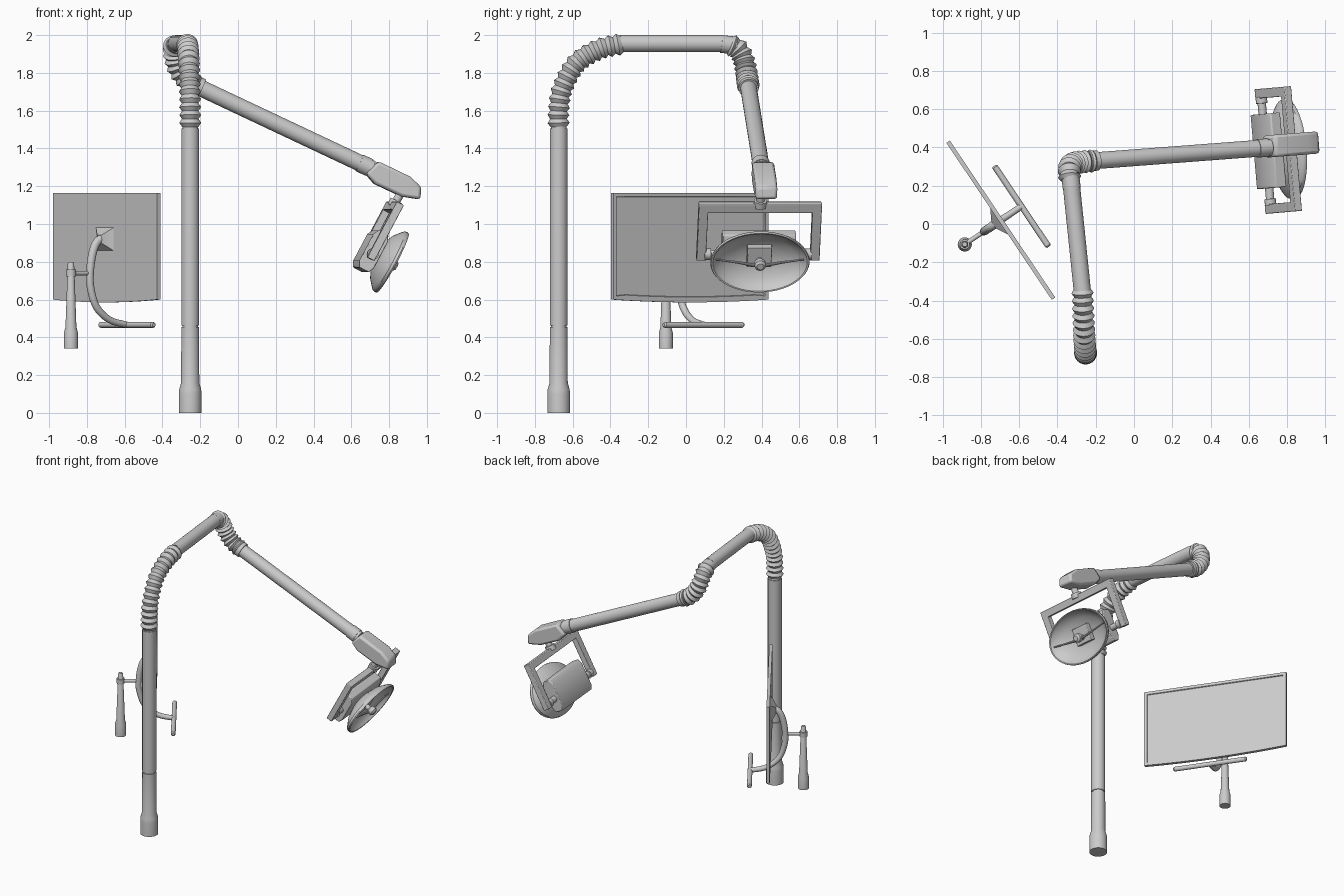
import bpy, bmesh, math
from mathutils import Vector, Matrix

if "Cube" in bpy.data.objects:
    bpy.data.objects.remove(bpy.data.objects["Cube"])

I = Matrix.Identity(4)
V = Vector


def finish(name, bm, M=I, bevel=0, angle=35):
    bmesh.ops.recalc_face_normals(bm, faces=bm.faces)
    me = bpy.data.meshes.new(name)
    bm.to_mesh(me)
    bm.free()
    me.shade_smooth()
    me.set_sharp_from_angle(angle=math.radians(angle))
    ob = bpy.data.objects.new(name, me)
    ob.matrix_world = M
    bpy.context.collection.objects.link(ob)
    if bevel:
        b = ob.modifiers.new("bevel", 'BEVEL')
        b.width, b.segments = bevel, 2
    return ob


def loft(name, rings, M=I, cap=True):
    bm = bmesh.new()
    vs = [[bm.verts.new(p) for p in r] for r in rings]
    n = len(vs[0])
    for a, b in zip(vs, vs[1:]):
        for i in range(n):
            bm.faces.new((a[i], a[(i + 1) % n], b[(i + 1) % n], b[i]))
    if cap:
        bm.faces.new(vs[0])
        bm.faces.new(vs[-1])
    return finish(name, bm, M)


def sweep(name, pts, radii, M=I, seg=24):
    """Round tube through pts, one radius per point (or one for all)."""
    pts = [V(p) for p in pts]
    if not isinstance(radii, (list, tuple)):
        radii = [radii] * len(pts)
    rings, side = [], None
    for i, p in enumerate(pts):
        t = (pts[min(i + 1, len(pts) - 1)] - pts[max(i - 1, 0)]).normalized()
        side = t.orthogonal() if side is None else side - t * side.dot(t)
        side.normalize()
        up = t.cross(side)
        rings.append([p + radii[i] * (side * math.cos(a) + up * math.sin(a))
                      for a in (k * math.tau / seg for k in range(seg))])
    return loft(name, rings, M)


def smooth_path(ctrl, n):
    """Catmull-Rom through ctrl, resampled evenly to n points."""
    c = [V(p) for p in ctrl]
    c = [2 * c[0] - c[1]] + c + [2 * c[-1] - c[-2]]
    fine = []
    for p0, p1, p2, p3 in zip(c, c[1:], c[2:], c[3:]):
        for k in range(20):
            t = k / 20
            fine.append(0.5 * (2 * p1 + (p2 - p0) * t + (2 * p0 - 5 * p1 + 4 * p2 - p3) * t * t
                               + (3 * p1 - p0 - 3 * p2 + p3) * t ** 3))
    fine.append(c[-2])
    d = [0]
    for a, b in zip(fine, fine[1:]):
        d.append(d[-1] + (b - a).length)
    out, j = [], 0
    for k in range(n):
        s = d[-1] * k / (n - 1)
        while j < len(d) - 2 and d[j + 1] < s:
            j += 1
        out.append(fine[j].lerp(fine[j + 1], (s - d[j]) / (d[j + 1] - d[j])))
    return out


def bellows(name, ctrl, folds, r0, r1):
    pts = smooth_path(ctrl, folds * 2 + 1)
    sweep(name, pts, [r1 if i % 2 else r0 for i in range(len(pts))])


def extrude(name, outline, vec, M=I, bevel=0):
    bm = bmesh.new()
    f = bm.faces.new([bm.verts.new(p) for p in outline])
    r = bmesh.ops.extrude_face_region(bm, geom=[f])
    bmesh.ops.translate(bm, vec=vec, verts=[v for v in r['geom'] if isinstance(v, bmesh.types.BMVert)])
    return finish(name, bm, M, bevel)


def box(name, size, loc, M=I, bevel=0):
    bm = bmesh.new()
    bmesh.ops.create_cube(bm, size=1, matrix=Matrix.Translation(loc) @ Matrix.Diagonal((*size, 1)))
    return finish(name, bm, M, bevel)


# Main post with flared foot and a groove
px, py = -.253, -.674
prof = [(0, .06), (.1, .06), (.125, .058), (.16, .048), (.455, .047), (.455, .041), (.463, .041),
        (.463, .047), (1.505, .047), (1.505, .042), (1.53, .042)]
loft("main_post", [[(px + r * math.cos(k * math.tau / 32), py + r * math.sin(k * math.tau / 32), z)
                    for k in range(32)] for z, r in prof])

# Flexible bend, top tube and flexible elbow
bellows("post_bellows", [(px, py, 1.515), (px, py, 1.6), (-.255, -.655, 1.715), (-.26, -.58, 1.85),
                         (-.265, -.46, 1.925), (-.27, -.34, 1.953)], 15, .044, .058)
sweep("top_tube", [(-.27, -.35, 1.955), (-.327, .2, 1.955)], .045)
sweep("elbow_sleeve", [(-.325, .185, 1.953), (-.335, .265, 1.945)], .047)
bellows("elbow_bellows", [(-.335, .23, 1.948), (-.338, .27, 1.93), (-.335, .3, 1.885),
                          (-.315, .317, 1.82), (-.27, .325, 1.762), (-.21, .33, 1.726)], 9, .046, .06)

# Long lamp arm with end collars
a, b = V((-.24, .328, 1.74)), V((.71, .4, 1.292))
sweep("lamp_arm", [a, b], .044)
sweep("arm_start_collar", [a.lerp(b, .0), a.lerp(b, .05)], .053)
sweep("arm_end_collar", [a.lerp(b, .93), a.lerp(b, .985)], .048)

# Angular head at the arm's end
H = Matrix.Translation((.82, .415, 0)) @ Matrix.Rotation(math.radians(4.5), 4, 'Z')
head = [(-.147, 1.268), (-.08, 1.332), (.09, 1.25), (.147, 1.196), (.143, 1.13), (.043, 1.146), (-.1, 1.213)]
extrude("arm_head", [(x, -.058, z) for x, z in head], (0, .116, 0), H, .015)

# Lamp, built in its own tilted frame: X faces out of the dish
L = (Matrix.Translation((.815, .392, .796)) @ Matrix.Rotation(math.radians(5), 4, 'Z')
     @ Matrix.Rotation(math.radians(28), 4, 'Y'))
sweep("lamp_swivel", [(-.132, 0, .265), (-.132, 0, .3), (-.132, 0, .301), (-.132, 0, .37)],
      [.035, .035, .022, .022], L)
u = [(-.327, -.05), (-.327, .285), (.327, .285), (.327, -.05), (.277, -.05), (.277, .237),
     (-.277, .237), (-.277, -.05)]
extrude("lamp_yoke", [(-.153, y, z) for y, z in u], (.042, 0, 0), L, .004)
hx = [(-.172, -.08), (-.172, .08), (-.155, .112), (-.1, .112), (-.085, .08), (-.085, -.08), (-.1, -.112), (-.155, -.112)]
extrude("lamp_housing", [(x, -.195, z) for x, z in hx], (0, .39, 0), L, .005)
for s, n in ((-1, "left"), (1, "right")):
    sweep("yoke_pivot_" + n, [(-.132, s * .19, -.02), (-.132, s * .25, -.02), (-.132, s * .251, -.02),
                              (-.132, s * .285, -.02)], [.022, .022, .03, .03], L)

# Elliptical dish: outer shell, rolled rim, inner bowl
dish = [(-.09, .2), (-.085, .42), (-.06, .72), (-.03, .92), (-.018, .985), (-.004, 1), (.004, .985),
        (.002, .95), (-.02, .9), (-.05, .7), (-.074, .42), (-.08, .2)]
loft("lamp_dish", [[(x, .264 * f * math.cos(k * math.tau / 48), .18 * f * math.sin(k * math.tau / 48))
                    for k in range(48)] for x, f in dish], L)
box("bulb_base", (.04, .13, .12), (-.058, 0, .01), L, .004)
bar = smooth_path([(-.012, -.235, .012), (-.01, -.12, -.004), (.0, 0, -.018),
                   (-.01, .12, -.004), (-.012, .235, .012)], 17)
sweep("dish_crossbar", bar, [.004 + .006 * (1 - abs(i - 8) / 8) for i in range(17)], L, 10)
sweep("dish_knob", [(-.06, 0, -.008), (-.015, 0, -.008), (-.005, 0, -.008), (.022, 0, -.008), (.034, 0, -.008)],
      [.018, .018, .03, .03, .018], L)

# Monitor, in its own frame: X faces out of the screen
S = Matrix.Translation((-.696, .02, 0)) @ Matrix.Rotation(math.radians(33.9), 4, 'Z')
edge = [(-.494, 1.165), (.494, 1.165)] + [(.494 * (1 - k / 6), .585 + .015 * (1 - k / 6) ** 2) for k in range(13)]
ob = extrude("monitor", [(-.011, y, z) for y, z in edge], (.022, 0, 0), S)
bm = bmesh.new()
bm.from_mesh(ob.data)
face = max(bm.faces, key=lambda f: f.calc_center_median().x)
bmesh.ops.inset_region(bm, faces=[face], thickness=.028)
bmesh.ops.inset_region(bm, faces=[face], thickness=.003, depth=-.007)
bm.to_mesh(ob.data)
bm.free()

# Pyramid mount on the monitor's back
loft("monitor_mount", [[(x, -y, .92 - z), (x, y, .92 - z), (x, y, .92 + z), (x, -y, .92 + z)]
                       for x, y, z in ((-.01, .085, .062), (-.045, .022, .022))], S)

# Curved support, lower handle, side post and its link
path = smooth_path([(-.035, 0, .92), (-.062, 0, .905), (-.088, 0, .85), (-.104, 0, .76), (-.103, 0, .67),
                    (-.065, 0, .562), (.02, 0, .492), (.13, 0, .466)], 28)
sweep("monitor_support", path, [.023 - .006 * i / 27 for i in range(28)], S, 16)
sweep("monitor_handle", [(.13, y, .466) for y in (-.255, -.247, .247, .255)], [.01, .016, .016, .01], S, 16)
sweep("monitor_post", [(-.227, 0, z) for z in (.34, .425, .455, .79, .8)],
      [.037, .037, .029, .017, .012], S)
sweep("monitor_link", [(-.227, 0, .74), (-.1, 0, .74)], .012, S, 16)
sweep("monitor_link_collar", [(-.227, 0, .722), (-.227, 0, .758)], .026, S)
